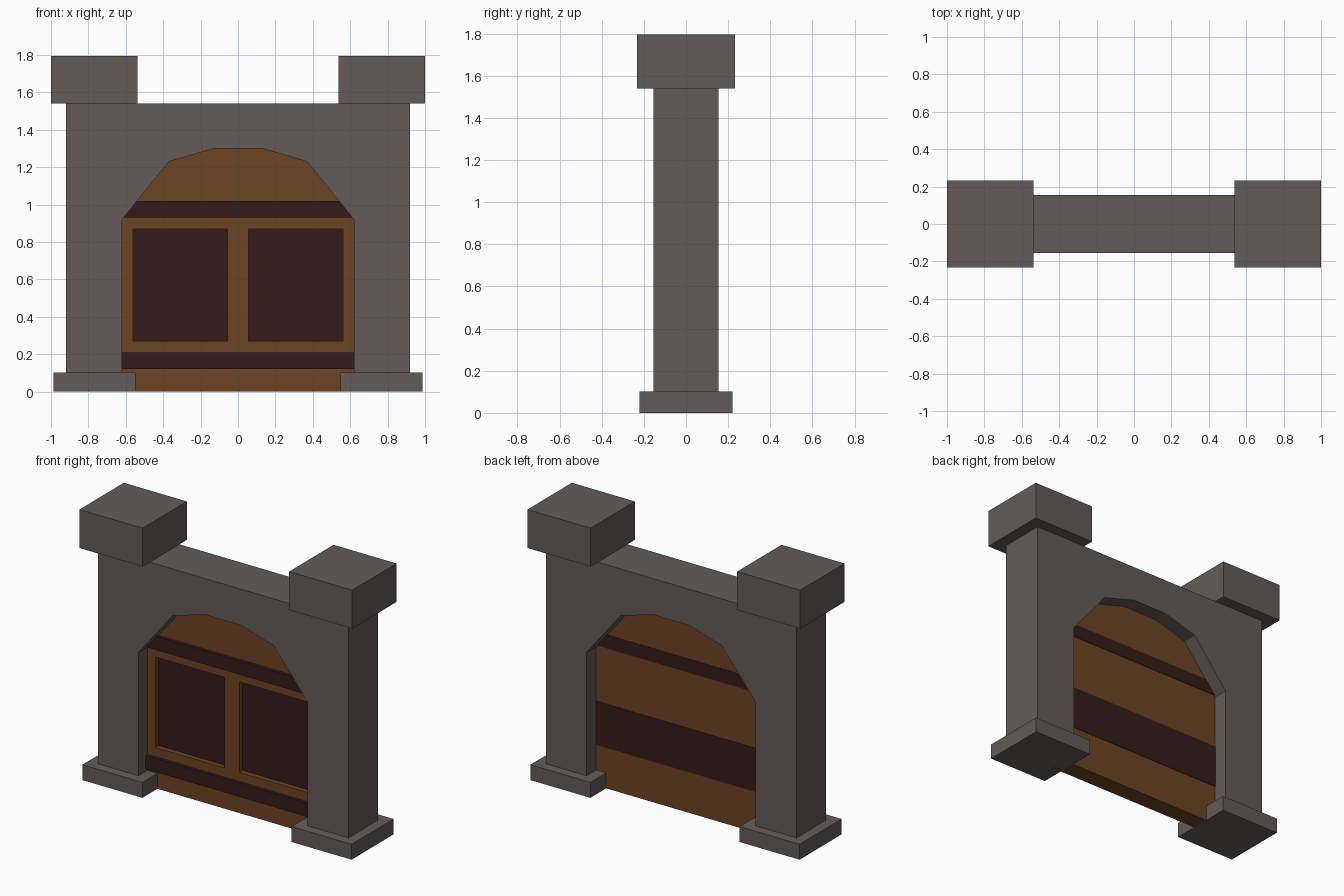
import bpy, bmesh
from mathutils import Matrix

if "Cube" in bpy.data.objects:
    bpy.data.objects.remove(bpy.data.objects["Cube"])


def material(name, rgb):
    m = bpy.data.materials.new(name)
    m.diffuse_color = (*rgb, 1)
    m.use_nodes = True
    m.node_tree.nodes["Principled BSDF"].inputs["Base Color"].default_value = m.diffuse_color
    return m


STONE = material("stone", (0.125, 0.105, 0.098))
WOOD = material("wood", (0.15, 0.058, 0.017))
DARK = material("dark_wood", (0.034, 0.012, 0.010))


def add_object(name, mesh, mat):
    mesh.materials.clear()
    mesh.materials.append(mat)
    ob = bpy.data.objects.new(name, mesh)
    bpy.context.collection.objects.link(ob)
    return ob


def plate(name, loops, y0, y1, mat):
    """Extrude x-z outlines (first is outer, others are holes) from y0 to y1."""
    cu = bpy.data.curves.new(name + "_profile", 'CURVE')
    cu.dimensions = '2D'
    cu.fill_mode = 'BOTH'
    cu.extrude = (y1 - y0) / 2
    for pts in loops:
        s = cu.splines.new('POLY')
        s.points.add(len(pts) - 1)
        for p, (x, z) in zip(s.points, pts):
            p.co = (x, z, 0, 1)
        s.use_cyclic_u = True
    tmp = bpy.data.objects.new(name + "_tmp", cu)
    bpy.context.collection.objects.link(tmp)
    dg = bpy.context.evaluated_depsgraph_get()
    me = bpy.data.meshes.new_from_object(tmp.evaluated_get(dg))
    bpy.data.objects.remove(tmp)
    bpy.data.curves.remove(cu)
    bm = bmesh.new()
    bm.from_mesh(me)
    bmesh.ops.remove_doubles(bm, verts=bm.verts, dist=1e-4)
    # stand the profile upright: local y becomes z
    bm.transform(Matrix.Translation((0, (y0 + y1) / 2, 0)) @ Matrix.Rotation(1.5707963, 4, 'X'))
    bmesh.ops.recalc_face_normals(bm, faces=bm.faces)
    for f in bm.faces:
        f.smooth = False
    bm.to_mesh(me)
    bm.free()
    me.name = name
    return add_object(name, me, mat)


def box(name, x, y, z, mat):
    bm = bmesh.new()
    bmesh.ops.create_cube(bm, size=1)
    for v in bm.verts:
        v.co = [(a + b) / 2 + c * (b - a) for c, (a, b) in zip(v.co, (x, y, z))]
    me = bpy.data.meshes.new(name)
    bm.to_mesh(me)
    bm.free()
    return add_object(name, me, mat)


def rect(x0, x1, z0, z1):
    return [(x0, z0), (x1, z0), (x1, z1), (x0, z1)]


def band(z0, z1):
    """Strip across the doorway, trimmed to the arch slope above the spring line."""
    w = lambda z: 0.62 - max(0, z - 0.92) * 0.25 / 0.31
    return [(-w(z0), z0), (w(z0), z0), (w(z1), z1), (-w(z1), z1)]


# Arched opening, low-poly outline
half = [(0.62, 0), (0.62, 0.92), (0.37, 1.23), (0.13, 1.30)]
arch = half + [(-x, z) for x, z in reversed(half)]

# Stone wall around the opening
wall = [(-0.92, 0), (-0.92, 1.54), (0.92, 1.54), (0.92, 0)] + arch
plate("wall", [wall], -0.155, 0.155, STONE)

# Pillar caps and bases, mirrored left and right
for side, s in (("left", -1), ("right", 1)):
    for part, a, b, d, z in (("cap", 0.538, 1.0, 0.232, (1.54, 1.795)),
                             ("base", 0.547, 0.987, 0.22, (0, 0.102))):
        box(f"{side}_{part}", sorted((s * a, s * b)), (-d, d), z, STONE)

# Door: back slab plus front frame with two window-like recesses
holes = [rect(s - 0.253, s + 0.253, 0.27, 0.87) for s in (-0.308, 0.308)]
plate("door_slab", [arch], -0.01, 0.055, WOOD)
plate("door_frame", [arch] + holes, -0.063, -0.01, WOOD)
for side, c in (("left", -0.308), ("right", 0.308)):
    box(f"{side}_door_panel", (c - 0.253, c + 0.253), (-0.03, -0.01), (0.27, 0.87), DARK)

# Dark bands, raised on the front and almost flush on the back
for name, z0, z1 in (("upper", 0.93, 1.02), ("lower", 0.12, 0.21)):
    plate(f"front_{name}_band", [band(z0, z1)], -0.085, -0.063, DARK)
for name, z0, z1 in (("upper", 0.93, 1.02), ("middle", 0.27, 0.56)):
    plate(f"back_{name}_band", [band(z0, z1)], 0.055, 0.058, DARK)
